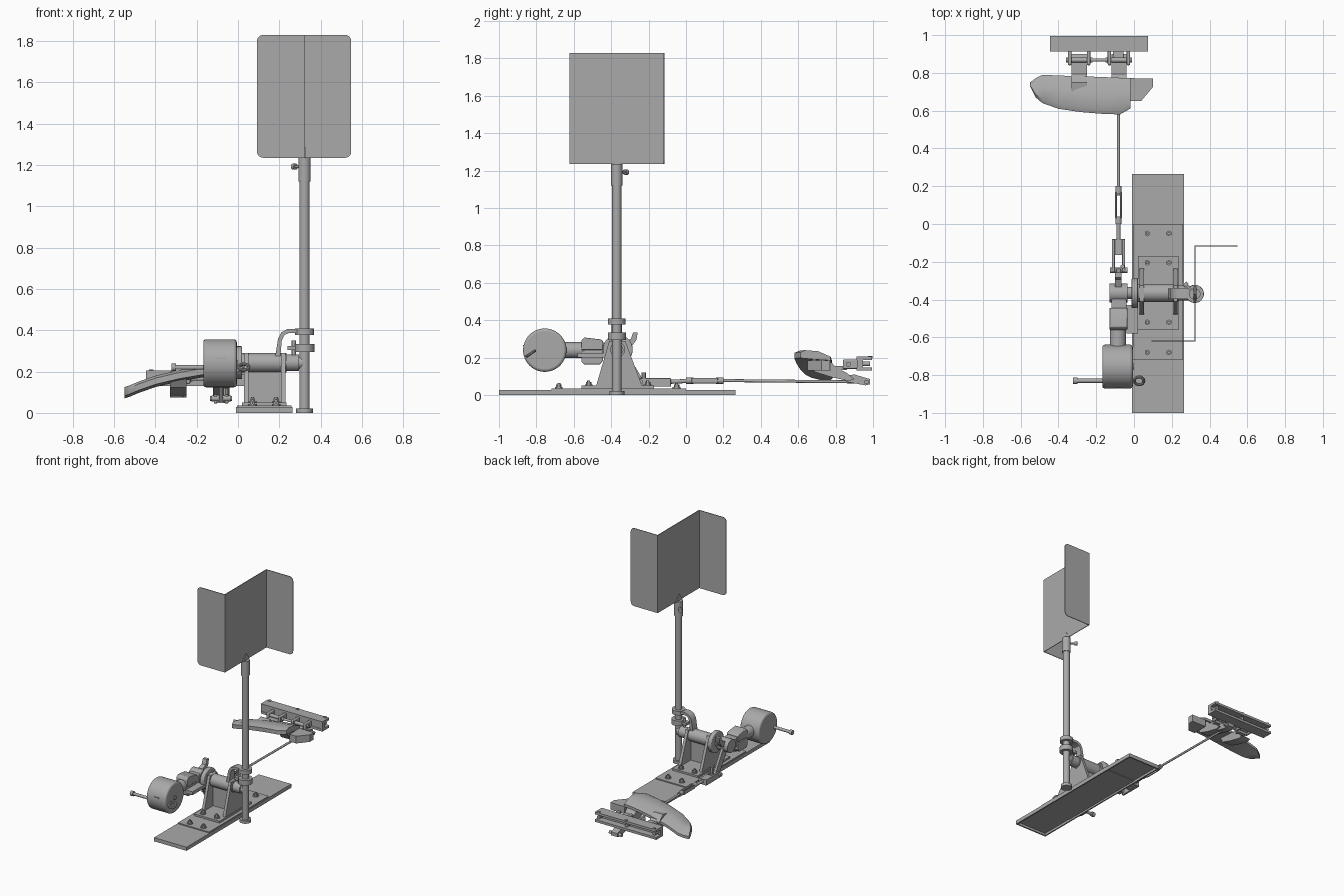
import bpy, bmesh, math
from mathutils import Vector

old = bpy.data.objects.get("Cube")
if old:
    bpy.data.objects.remove(old)

GREY = (0.4, 0.4, 0.4, 1)
steel = bpy.data.materials.new("grey steel")
steel.use_nodes = True
steel.diffuse_color = GREY
steel.node_tree.nodes["Principled BSDF"].inputs["Base Color"].default_value = GREY
parts = []


def finish(name, bm, bevel=0):
    bmesh.ops.recalc_face_normals(bm, faces=bm.faces)
    me = bpy.data.meshes.new(name)
    bm.to_mesh(me)
    bm.free()
    me.materials.append(steel)
    ob = bpy.data.objects.new(name, me)
    bpy.context.collection.objects.link(ob)
    parts.append(ob)
    if bevel:
        mod = ob.modifiers.new("bevel", 'BEVEL')
        mod.width, mod.segments, mod.limit_method = bevel, 3, 'ANGLE'
    return ob


def box(name, x, y, z, bevel=0):
    bm = bmesh.new()
    bmesh.ops.create_cube(bm, size=1)
    for v in bm.verts:
        v.co = [lo + (c + 0.5) * (hi - lo) for c, (lo, hi) in zip(v.co, (x, y, z))]
    return finish(name, bm, bevel)


def rod(name, a, b, r, r2=None, sides=24, bevel=0):
    a, b = Vector(a), Vector(b)
    bm = bmesh.new()
    bmesh.ops.create_cone(bm, cap_ends=True, segments=sides, radius1=r,
                          radius2=r if r2 is None else r2, depth=(b - a).length)
    turn = Vector((0, 0, 1)).rotation_difference(b - a).to_matrix()
    for v in bm.verts:
        v.co = turn @ v.co + (a + b) / 2
    return finish(name, bm, bevel)


def prism(name, axis, pts, lo, hi, bevel=0):
    """Extrude a 2D outline along an axis; the outline uses the other two axes in order."""
    bm = bmesh.new()
    verts = []
    for p in pts:
        co = list(p)
        co.insert(axis, lo)
        verts.append(bm.verts.new(co))
    face = bm.faces.new(verts)
    shift = [0, 0, 0]
    shift[axis] = hi - lo
    new = bmesh.ops.extrude_face_region(bm, geom=[face])["geom"]
    bmesh.ops.translate(bm, vec=shift, verts=[v for v in new if isinstance(v, bmesh.types.BMVert)])
    return finish(name, bm, bevel)


def bolt(name, x, y, z):
    rod(name + "_washer", (x, y, z), (x, y, z + 0.006), 0.021)
    rod(name + "_nut", (x, y, z + 0.006), (x, y, z + 0.02), 0.015, sides=6)
    rod(name + "_stud", (x, y, z + 0.02), (x, y, z + 0.028), 0.008, sides=12)


# Hollow base tray and stacked plates
box("base_top", (-0.01, 0.265), (-1, 0.265), (0.018, 0.028))
for i, x in enumerate((-0.01, 0.255)):
    box(f"base_side_rim_{i}", (x, x + 0.01), (-1, 0.265), (0, 0.02))
for i, y in enumerate((-1, 0.255)):
    box(f"base_end_rim_{i}", (-0.01, 0.265), (y, y + 0.01), (0, 0.02))
box("tie_plate", (-0.005, 0.26), (-0.72, 0), (0.014, 0.036))
box("stand_foot", (0.02, 0.235), (-0.56, -0.17), (0.036, 0.05))
for x in (0.07, 0.185):
    for y, z in ((-0.68, 0.036), (-0.05, 0.036), (-0.52, 0.05), (-0.205, 0.05)):
        bolt("base_bolt", x, y, z)

# Stand cheeks and main shaft
cheek = [(-0.48, 0.05), (-0.235, 0.05), (-0.325, 0.29), (-0.41, 0.29)]
for i, x in enumerate((0.03, 0.208)):
    prism(f"stand_cheek_{i}", 0, cheek, x, x + 0.022)
box("stand_web", (0.05, 0.21), (-0.375, -0.355), (0.05, 0.24))
Y, Z = -0.365, 0.243
rod("shaft_housing", (0.02, Y, Z), (0.235, Y, Z), 0.047, sides=32)
rod("shaft_end", (0.235, Y, Z), (0.295, Y, Z), 0.04, sides=32)
rod("shaft_nose", (0.29, Y, Z), (0.32, Y, Z), 0.03)
rod("shaft_stub", (-0.13, Y, Z), (0.03, Y, Z), 0.032)
rod("crank_disc", (-0.012, Y, Z), (0.02, Y, Z), 0.08, sides=32, bevel=0.006)

# Signal post with collars and curved support arm
PX, PY = 0.322, -0.37
for name, lo, hi, r in (("post", 0, 1.235, 0.025), ("post_foot", 0, 0.022, 0.04),
                        ("lower_collar", 0.295, 0.334, 0.048), ("upper_collar", 0.377, 0.408, 0.047),
                        ("post_sleeve", 1.12, 1.236, 0.03)):
    rod(name, (PX, PY, lo), (PX, PY, hi), r, sides=32)
box("lower_collar_lug", (0.24, 0.3), (PY - 0.02, PY + 0.02), (0.305, 0.325))
rod("lower_collar_pin", (0.27, PY, 0.28), (0.27, PY, 0.35), 0.01, sides=12)
arm = [(0.18, 0.27), (0.205, 0.27), (0.212, 0.35), (0.225, 0.377), (0.245, 0.386),
       (0.3, 0.386), (0.3, 0.406), (0.24, 0.406), (0.21, 0.39), (0.194, 0.36)]
prism("support_arm", 1, arm, PY - 0.028, PY + 0.028)
rod("sleeve_screw", (PX, PY, 1.192), (0.278, PY + 0.044, 1.192), 0.007, sides=12)
rod("sleeve_screw_head", (0.28, PY + 0.042, 1.192), (0.266, PY + 0.056, 1.192), 0.015, sides=12)

# Z-shaped target with rounded outer corners
T, LO, HI, R = 0.005, 1.235, 1.83, 0.03


def wing(name, inner, outer, y):
    s = 1 if outer > inner else -1
    pts = [(inner, LO)]
    for cz, start in ((LO + R, -90), (HI - R, 0)):
        for k in range(7):
            a = math.radians(start + 15 * k)
            pts.append((outer - s * R + s * R * math.cos(a), cz + R * math.sin(a)))
    pts.append((inner, HI))
    prism(name, 1, pts, y - T / 2, y + T / 2)


box("target_middle", (PX - T / 2, PX + T / 2), (-0.622, -0.115), (LO, HI))
wing("target_left_wing", PX, 0.548, -0.1175)
wing("target_right_wing", PX, 0.092, -0.6195)
prism("target_rib", 0, [(PY - 0.04, LO), (PY + 0.04, LO), (PY, 1.285)], PX - 0.008, PX + 0.008)

# Counterweight with grip, slot and ring
WY, WZ = -0.755, 0.24
rod("counterweight", (-0.168, WY, WZ), (-0.006, WY, WZ), 0.116, sides=48, bevel=0.014)
rod("weight_hub", (-0.01, WY, WZ), (0, WY, WZ), 0.016)
box("weight_slot", (-0.105, -0.06), (-0.872, -0.86), (0.262, 0.268))
rod("grip_bar", (-0.3, -0.83, 0.22), (-0.16, -0.83, 0.22), 0.011)
rod("grip_end", (-0.322, -0.83, 0.22), (-0.3, -0.83, 0.22), 0.018)
bpy.ops.mesh.primitive_torus_add(location=(0.027, -0.83, 0.222), rotation=(0.6, 0, 0), major_radius=0.025,
                                 minor_radius=0.008, major_segments=24, minor_segments=10)
ring = bpy.context.object
ring.name = "weight_ring"
ring.data.materials.append(steel)
parts.append(ring)

# Throw lever: neck, block, hub and horn
rod("lever_neck", (-0.085, -0.66, WZ), (-0.085, -0.54, WZ), 0.043, sides=24)
block = [(-0.56, 0.18), (-0.545, 0.163), (-0.46, 0.163), (-0.444, 0.185),
         (-0.444, 0.29), (-0.46, 0.298), (-0.545, 0.308), (-0.56, 0.29)]
prism("lever_block_upper", 0, [(y, max(z, 0.242)) for y, z in block], -0.13, -0.035, 0.004)
prism("lever_block_lower", 0, [(y, min(z, 0.236)) for y, z in block], -0.13, -0.035, 0.004)
box("lever_arm", (-0.12, -0.04), (-0.55, -0.36), (0.205, 0.28), 0.006)
box("lever_side_plate", (-0.04, 0.022), (-0.58, -0.43), (0.2, 0.225))
rod("lever_hub", (-0.13, Y, Z), (-0.035, Y, Z), 0.05, sides=32)
horn = [(-0.4, 0.25), (-0.33, 0.235), (-0.29, 0.26), (-0.265, 0.295), (-0.258, 0.335),
        (-0.282, 0.335), (-0.295, 0.3), (-0.33, 0.285)]
prism("lever_horn", 0, horn, -0.1, -0.065)
crank = [(-0.4, 0.25), (-0.33, 0.25), (-0.235, 0.09), (-0.235, 0.055), (-0.27, 0.055)]
prism("crank_arm", 0, crank, -0.092, -0.072)

# Connecting rod with fork and turnbuckle
RX, RZ = -0.082, 0.07
for i, x in enumerate((-0.117, -0.063)):
    box(f"rod_fork_{i}", (x, x + 0.016), (-0.255, -0.08), (0.045, 0.09), 0.004)
box("fork_bridge", (-0.11, -0.055), (-0.165, -0.08), (0.047, 0.088))
rod("fork_pin", (-0.128, -0.245, RZ), (-0.035, -0.245, RZ), 0.014)
rod("fork_pin_head", (-0.06, -0.225, 0.05), (-0.06, -0.225, 0.12), 0.012, sides=6)
rod("rod_near", (RX, -0.1, RZ), (RX, 0.04, 0.077), 0.011, sides=16)
rod("rod_far", (RX, 0.15, 0.078), (RX, 0.97, RZ), 0.008, sides=16)
for i, x in enumerate((-0.1, -0.073)):
    box(f"turnbuckle_side_{i}", (x, x + 0.009), (0.03, 0.17), (0.063, 0.092), 0.003)
for i, (a, b) in enumerate(((0.0, 0.04), (0.16, 0.2))):
    rod(f"turnbuckle_nut_{i}", (RX, a, 0.077), (RX, b, 0.077), 0.017, sides=12)

# Curved guard: stations of x, front y, back y, top z
stations = [(-0.55, 0.73, 0.75, 0.125), (-0.52, 0.67, 0.772, 0.135), (-0.485, 0.64, 0.79, 0.15),
            (-0.4, 0.61, 0.786, 0.18), (-0.286, 0.593, 0.782, 0.207), (-0.165, 0.583, 0.778, 0.228),
            (-0.074, 0.58, 0.774, 0.238), (-0.018, 0.612, 0.772, 0.24)]
bm = bmesh.new()
rings = []
for x, f, b, z in stations:
    w = b - f
    sect = [(f, z - 0.042), (f, z - 0.012), (f + 0.15 * w, z), (f + 0.6 * w, z - 0.006),
            (b, z - 0.035), (b, z - 0.055), (f + 0.5 * w, z - 0.05)]
    rings.append([bm.verts.new((x, y, h)) for y, h in sect])
for p, q in zip(rings, rings[1:]):
    for i in range(len(p)):
        j = (i + 1) % len(p)
        bm.faces.new((p[i], p[j], q[j], q[i]))
bm.faces.new(rings[0])
bm.faces.new(rings[-1])
finish("guard_shell", bm)
prism("guard_tail", 2, [(-0.02, 0.65), (0.037, 0.65), (0.1, 0.725), (0.1, 0.77), (-0.02, 0.772)], 0.13, 0.185)

# Guard arms, hinge lugs and hinge pins
guard_arm = [(0.65, 0.185), (0.69, 0.123), (0.78, 0.095), (0.87, 0.075), (0.9, 0.085),
             (0.86, 0.118), (0.8, 0.15), (0.75, 0.2)]
for x in (-0.29, -0.08):
    prism("guard_arm", 0, guard_arm, x - 0.04, x + 0.04)
    box("hinge_tongue", (x - 0.04, x + 0.04), (0.76, 0.86), (0.135, 0.155))
    for s in (-1, 1):
        cx = x + s * 0.05
        box("hinge_lug", (cx - 0.009, cx + 0.009), (0.84, 0.93), (0.14, 0.19), 0.006)
    rod("hinge_pin", (x - 0.07, 0.868, 0.165), (x + 0.07, 0.868, 0.165), 0.013, sides=16)
rod("hinge_bar", (-0.29, 0.868, 0.165), (-0.08, 0.868, 0.165), 0.009, sides=16)

# Channel beam at the back
X0, X1 = -0.445, 0.075
box("beam_web", (X0, X1), (0.915, 0.945), (0.13, 0.205))
for lo, hi in ((0.13, 0.148), (0.187, 0.205)):
    box("beam_flange", (X0, X1), (0.912, 0.995), (lo, hi))
for x in (-0.42, -0.185, 0.05):
    rod("beam_bolt", (x, 0.985, 0.195), (x, 0.985, 0.21), 0.012, sides=6)
    rod("beam_stud", (x, 0.94, 0.167), (x, 0.985, 0.167), 0.013, sides=12)

# Rod end hook under the beam
hook = [(0.83, 0.1), (0.86, 0.07), (0.96, 0.052), (0.985, 0.058), (0.985, 0.085), (0.96, 0.092), (0.9, 0.11)]
prism("rod_end_hook", 0, hook, -0.11, -0.055)
rod("rod_end_pin", (-0.135, 0.965, 0.07), (-0.03, 0.965, 0.07), 0.012, sides=12)

bpy.ops.object.select_all(action='DESELECT')
for ob in parts:
    ob.select_set(True)
bpy.context.view_layer.objects.active = parts[0]
bpy.ops.object.shade_smooth_by_angle(angle=math.radians(35))
